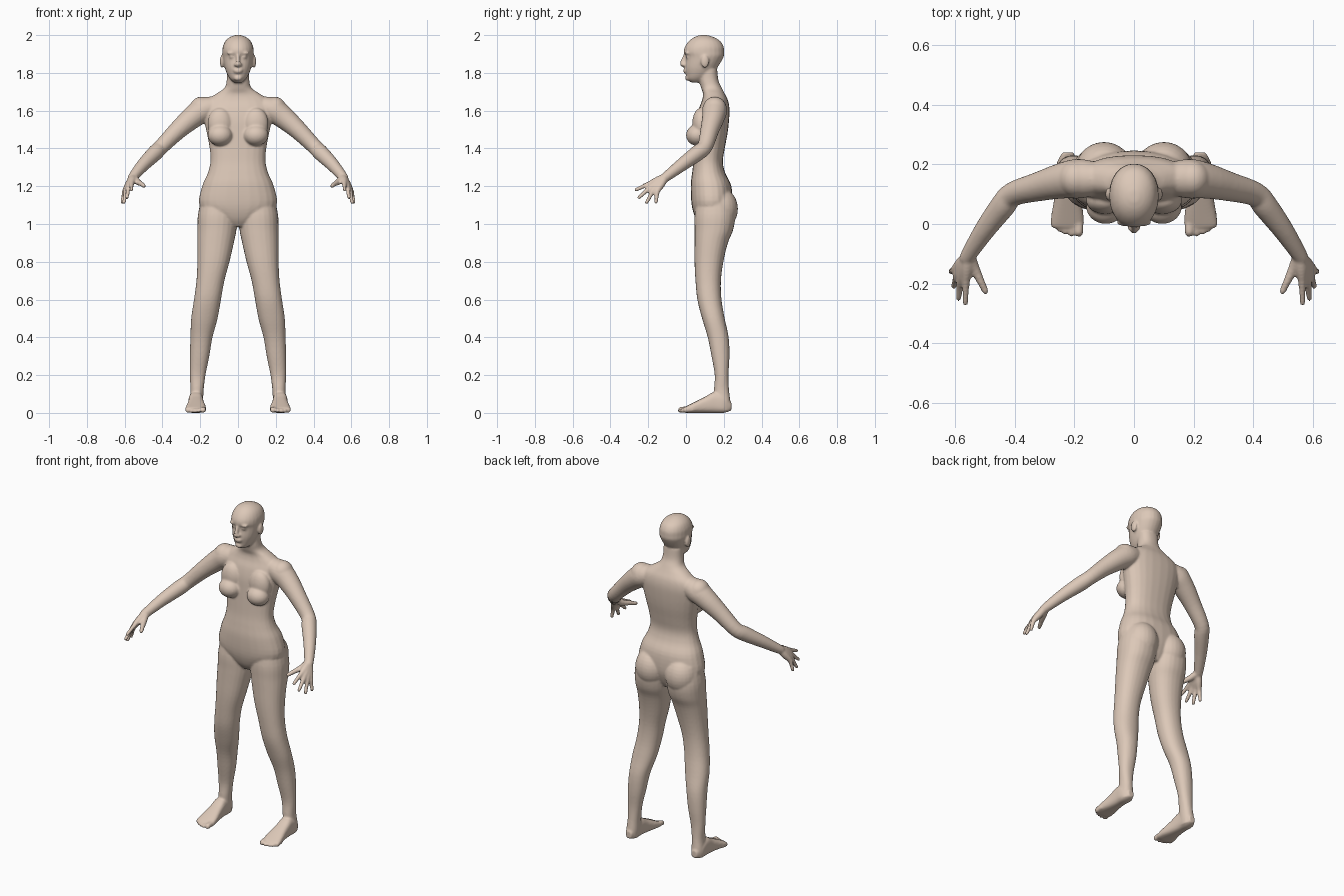
import bpy, bmesh, math
from mathutils import Vector, Matrix

N = 24
bm = bmesh.new()


def spline(rows, steps=4):
    """Catmull-Rom interpolation of rows of numbers."""
    out = []
    for i in range(len(rows) - 1):
        a, b, c, d = (rows[max(i - 1, 0)], rows[i], rows[i + 1], rows[min(i + 2, len(rows) - 1)])
        for k in range(steps):
            t = k / steps
            out.append([0.5 * (2 * q + (r - p) * t + (2 * p - 5 * q + 4 * r - s) * t * t
                               + (3 * q - p - 3 * r + s) * t ** 3) for p, q, r, s in zip(a, b, c, d)])
    out.append(list(rows[-1]))
    return out


def skin(rings):
    """Bridge rings of points into a closed solid."""
    vs = [[bm.verts.new(p) for p in ring] for ring in rings]
    for a, b in zip(vs, vs[1:]):
        for i in range(N):
            j = (i + 1) % N
            bm.faces.new((a[i], a[j], b[j], b[i]))
    bm.faces.new(vs[0][::-1])
    bm.faces.new(vs[-1])


def loft(rows, side=1, axis="z", power=2.2):
    """Rows are (position, x0, x1, lo, hi), sections stacked along z or y."""
    rings = []
    for t, x0, x1, lo, hi in spline(rows):
        ring = []
        for i in range(N):
            a = 2 * math.pi * i / N
            c, s = [math.copysign(abs(v) ** (2 / power), v) for v in (math.cos(a), math.sin(a))]
            x = side * ((x0 + x1) / 2 + (x1 - x0) / 2 * c)
            w = (lo + hi) / 2 + (hi - lo) / 2 * s
            ring.append((x, w, t) if axis == "z" else (x, t, w))
        rings.append(ring)
    skin(rings)


def tube(rows, side=1):
    """Rows are (x, y, z, radius)."""
    pts = spline(rows)
    rings = []
    for i, (x, y, z, r) in enumerate(pts):
        d = Vector(pts[min(i + 1, len(pts) - 1)][:3]) - Vector(pts[max(i - 1, 0)][:3])
        q = d.to_track_quat('Z', 'Y')
        ring = []
        for k in range(N):
            a = 2 * math.pi * k / N
            p = Vector((x, y, z)) + q @ Vector((r * math.cos(a), r * math.sin(a), 0))
            ring.append((side * p.x, p.y, p.z))
        rings.append(ring)
    skin(rings)


def ball(x, y, z, rx, ry, rz):
    bmesh.ops.create_uvsphere(bm, u_segments=24, v_segments=16, radius=1,
                              matrix=Matrix.Translation((x, y, z)) @ Matrix.Diagonal((rx, ry, rz, 1)))


# Torso and neck
torso = [(.985, .04, .08, .20), (1.03, .13, .05, .225), (1.1, .205, .03, .245), (1.2, .19, .025, .24),
         (1.27, .16, .032, .208), (1.33, .146, .04, .195), (1.4, .15, .045, .205), (1.48, .165, .05, .22),
         (1.55, .18, .055, .228), (1.61, .185, .068, .23), (1.655, .165, .085, .222), (1.69, .115, .09, .205),
         (1.72, .072, .08, .19), (1.76, .06, .07, .172), (1.82, .058, .07, .165)]
loft([(z, -w, w, f, b) for z, w, f, b in torso], power=2.3)

# Head, nose and lips
head = [(1.748, .02, .03, .08), (1.765, .04, .006, .11), (1.79, .056, .0, .135), (1.83, .071, -.006, .168),
        (1.885, .082, -.002, .199), (1.91, .083, -.012, .202), (1.94, .08, -.005, .199),
        (1.97, .066, .017, .18), (1.99, .042, .045, .145), (2.0, .015, .075, .112)]
loft([(z, -w, w, f, b) for z, w, f, b in head], power=2.1)
tube([(0, -.004, 1.9, .008), (0, -.012, 1.875, .01), (0, -.02, 1.848, .013), (0, -.012, 1.835, .008)])
ball(0, -.006, 1.815, .026, .01, .006)
ball(0, -.004, 1.804, .022, .01, .006)
ball(0, .008, 1.772, .022, .014, .014)

for s in (1, -1):
    # Ear, eyelid and brow
    ball(s * .085, .10, 1.86, .011, .022, .034)
    ball(s * .032, .011, 1.884, .016, .014, .009)
    ball(s * .034, .006, 1.905, .026, .014, .008)
    ball(s * .014, -.012, 1.843, .009, .012, .008)

    # Chest, buttocks and shoulder
    ball(s * .095, .06, 1.47, .066, .06, .056)
    ball(s * .095, .078, 1.53, .066, .045, .085)
    ball(s * .1, .183, 1.08, .096, .092, .11)
    ball(s * .195, .152, 1.612, .06, .062, .062)

    # Leg
    loft([(1.15, .01, .19, .06, .24), (1.05, .003, .212, .045, .26), (.97, .008, .215, .045, .25),
          (.9, .022, .215, .045, .222), (.8, .045, .215, .045, .198), (.7, .072, .22, .05, .185),
          (.6, .09, .233, .06, .188), (.5, .108, .248, .085, .205), (.4, .135, .252, .115, .226),
          (.3, .152, .255, .135, .23), (.2, .172, .255, .152, .225), (.12, .182, .252, .148, .228),
          (.05, .185, .258, .15, .236), (.01, .19, .255, .155, .234)], s)

    # Foot and toes
    loft([(.24, .203, .24, .012, .055), (.2, .188, .26, 0, .09), (.15, .185, .262, 0, .11),
          (.1, .18, .265, 0, .085), (.04, .17, .275, 0, .055), (0, .168, .28, 0, .035),
          (-.013, .174, .274, .003, .028)], s, "y", 2.8)
    for x, tip, r in ((.185, -.042, .015), (.21, -.042, .011), (.23, -.036, .011),
                      (.249, -.027, .011), (.266, -.013, .011)):
        tube([(x, .04, r + .006, r), (x, tip + .03, r + .004, r), (x, tip + .01, r, r), (x, tip, r, r * .55)], s)

    # Arm
    tube([(.10, .15, 1.625, .05), (.18, .152, 1.605, .066), (.24, .145, 1.565, .06), (.32, .125, 1.495, .049),
          (.405, .10, 1.41, .041), (.44, .06, 1.375, .042), (.50, -.02, 1.315, .035),
          (.555, -.105, 1.25, .026), (.562, -.12, 1.24, .022)], s)

    # Palm, fingers and thumb
    wrist = Vector((.557, -.11, 1.248))
    for k, t in (((.563, -.19, 1.215), (.565, -.272, 1.178)), ((.58, -.185, 1.197), (.588, -.255, 1.135)),
                 ((.592, -.172, 1.182), (.605, -.212, 1.107)), ((.6, -.152, 1.172), (.615, -.16, 1.108))):
        k, t = Vector(k), Vector(t)
        tube([(*wrist, .02), (*wrist.lerp(k, .5), .02), (*k, .014), (*k.lerp(t, .5), .011),
              (*k.lerp(t, .92), .0095), (*t, .005)], s)
    tube([(.55, -.11, 1.245, .02), (.533, -.15, 1.225, .017), (.512, -.195, 1.212, .013),
          (.498, -.225, 1.202, .011), (.494, -.234, 1.198, .006)], s)

# Fuse everything into one continuous skin
bmesh.ops.recalc_face_normals(bm, faces=bm.faces)
mesh = bpy.data.meshes.new("body")
bm.to_mesh(mesh)
bm.free()
body = bpy.data.objects.new("body", mesh)
bpy.context.collection.objects.link(body)
fuse = body.modifiers.new("fuse", 'REMESH')
fuse.mode = 'VOXEL'
fuse.voxel_size = .006
fuse.use_smooth_shade = True
soften = body.modifiers.new("soften", 'SMOOTH')
soften.factor = .5
soften.iterations = 5

mat = bpy.data.materials.new("skin")
mat.diffuse_color = (.72, .58, .48, 1)
mesh.materials.append(mat)
